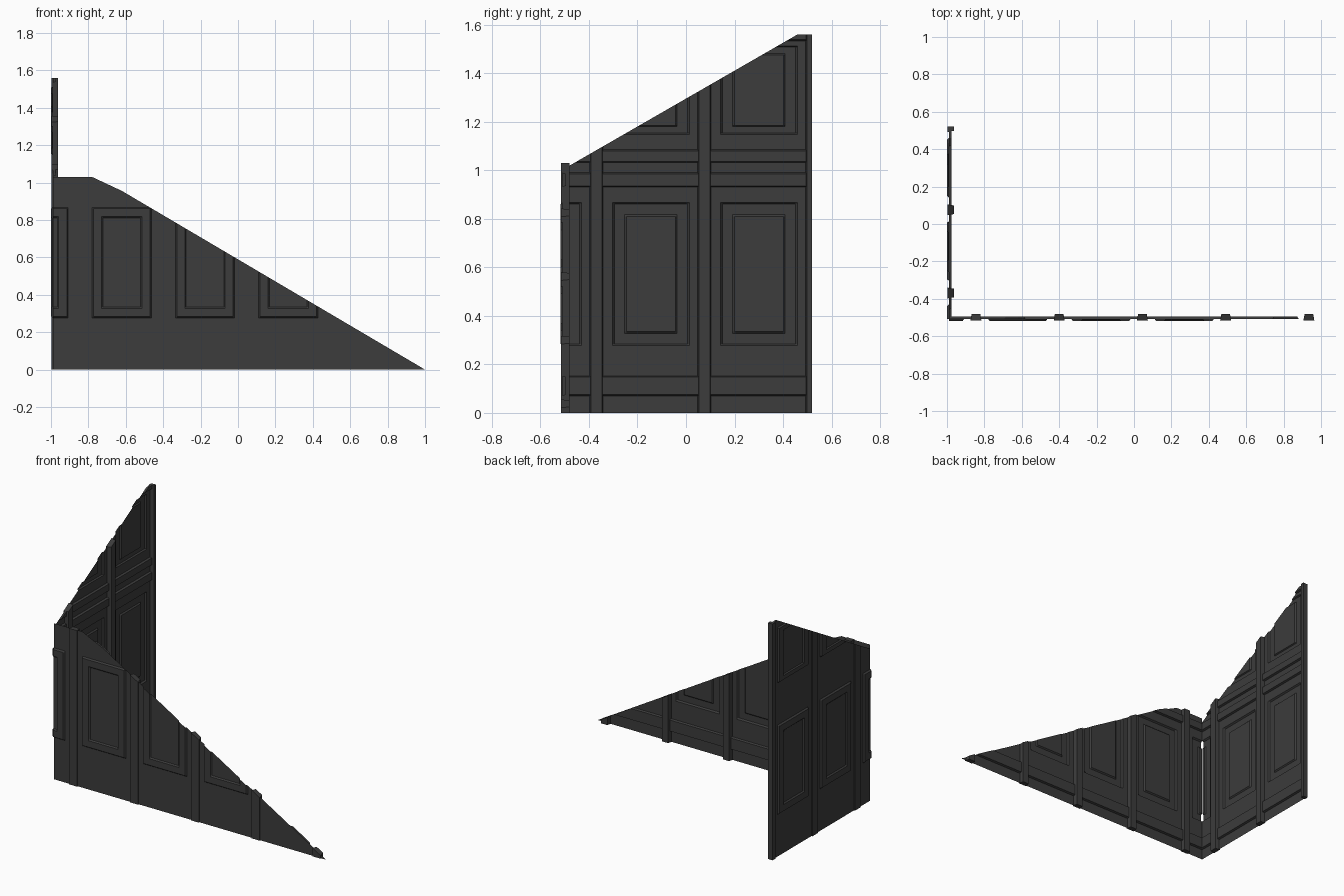
import bpy
import bmesh
from mathutils import Vector

cube = bpy.data.objects.get("Cube")
if cube:
    bpy.data.objects.remove(cube, do_unlink=True)

# One dark charcoal paint for everything
paint = bpy.data.materials.new("charcoal_paint")
paint.use_nodes = True
colour = (0.045, 0.045, 0.045, 1)
paint.diffuse_color = colour
paint.node_tree.nodes["Principled BSDF"].inputs["Base Color"].default_value = colour

BAY = 0.445        # spacing of posts and panels
PANEL_W = 0.317    # width of a pressed panel
MARGIN = 0.058     # side width of the pressed ring
PRESS = 0.010      # how far the ring is pressed outwards
STEPS = (0, 0.13, 0.87, 1)
# rows of panels: bottom, top, ring height
ROWS = ((0.277, 0.868, 0.058), (1.148, 1.512, 0.036))
# horizontal rails on the inner face: bottom, top
RAILS = {"lower": (0.07, 0.153), "middle": (0.931, 0.99),
         "upper": (1.031, 1.085), "top": (1.533, 1.62)}


# Local wall space is (along, outward, up); these place it in the world
def place_long(v):
    return Vector((v.x, -0.508 - v.y, v.z))


def place_short(v):
    return Vector((-0.99 - v.y, v.x, v.z))


def clip(bm, outline):
    """Keep what lies under the top outline and between its ends."""
    cuts = [(outline[0], (-1, 0)), (outline[-1], (1, 0))]
    for p, q in zip(outline, outline[1:]):
        cuts.append((p, (p[1] - q[1], q[0] - p[0])))
    for (u, z), (nu, nz) in cuts:
        bmesh.ops.bisect_plane(bm, geom=bm.verts[:] + bm.edges[:] + bm.faces[:],
                               dist=1e-5, plane_co=(u, 0, z),
                               plane_no=Vector((nu, 0, nz)).normalized(),
                               clear_outer=True)
        yield


def finish(bm, name, place, outline, solid):
    for _ in clip(bm, outline):
        if solid:
            rim = [e for e in bm.edges if e.is_boundary]
            if rim:
                bmesh.ops.holes_fill(bm, edges=rim, sides=0)
    if not bm.faces:
        bm.free()
        return
    for v in bm.verts:
        v.co = place(v.co)
    if solid:
        bmesh.ops.recalc_face_normals(bm, faces=bm.faces[:])
    mesh = bpy.data.meshes.new(name)
    bm.to_mesh(mesh)
    bm.free()
    mesh.materials.append(paint)
    bpy.context.collection.objects.link(bpy.data.objects.new(name, mesh))


def press_depth(u, z, starts):
    """Raised ring around a nearly flush centre field."""
    for u0 in starts:
        for z0, z1, mz in ROWS:
            t = min((u - u0) / MARGIN, (u0 + PANEL_W - u) / MARGIN,
                    (z - z0) / mz, (z1 - z) / mz)
            if t > 0.01:
                if t < STEPS[1]:
                    return PRESS * t / STEPS[1]
                return PRESS if t < 0.95 else 0.002
    return 0


def make_sheet(name, place, outline, starts, flip):
    """Thin pressed sheet with all its panels."""
    us = {outline[0][0] - 0.3, outline[-1][0] + 0.1}
    zs = {0, 1.7}
    for u0 in starts:
        for s in STEPS:
            us |= {u0 + MARGIN * s, u0 + PANEL_W - MARGIN * s}
    for z0, z1, mz in ROWS:
        for s in STEPS:
            zs |= {z0 + mz * s, z1 - mz * s}
    us, zs = sorted(us), sorted(zs)
    bm = bmesh.new()
    grid = [[bm.verts.new((u, press_depth(u, z, starts), z)) for z in zs] for u in us]
    for a, b in zip(grid, grid[1:]):
        for i in range(len(zs) - 1):
            quad = [a[i], b[i], b[i + 1], a[i + 1]]
            bm.faces.new(quad[::-1] if flip else quad)
    finish(bm, name, place, outline, False)


def make_bar(name, place, outline, low, high, axis, taper=0.006):
    """Box whose inner face is narrowed across the given axis."""
    bm = bmesh.new()
    bmesh.ops.create_cube(bm, size=1)
    for v in bm.verts:
        side = 1 if v.co[axis] > 0 else -1
        inner = v.co.y < 0
        v.co = Vector([high[i] if v.co[i] > 0 else low[i] for i in range(3)])
        if inner:
            v.co[axis] -= side * taper
    finish(bm, name, place, outline, True)


def make_wall(name, place, outline, first_panel, first_post, bays, flip):
    starts = [first_panel + BAY * i for i in range(bays)]
    make_sheet(name + "_sheet", place, outline, starts, flip)
    for i in range(bays):
        c = first_post + BAY * i
        make_bar(f"{name}_post_{i + 1}", place, outline,
                 (c - 0.029, -0.027, 0), (c + 0.029, 0.007, 1.7), 0)
    for label, (z0, z1) in RAILS.items():
        make_bar(f"{name}_{label}_rail", place, outline,
                 (outline[0][0] - 0.1, -0.013, z0),
                 (outline[-1][0] + 0.1, 0, z1), 2, 0.005)


# Long wall sloping down to a point, and short wall rising to the back
make_wall("long_wall", place_long,
          [(-0.99, 1.03), (-0.78, 1.03), (-0.62, 0.955), (1.0, 0)],
          -1.225, -0.845, 5, False)
make_wall("short_wall", place_short,
          [(-0.508, 1.003), (0.46, 1.56), (0.52, 1.56)],
          -0.748, -0.369, 3, True)
